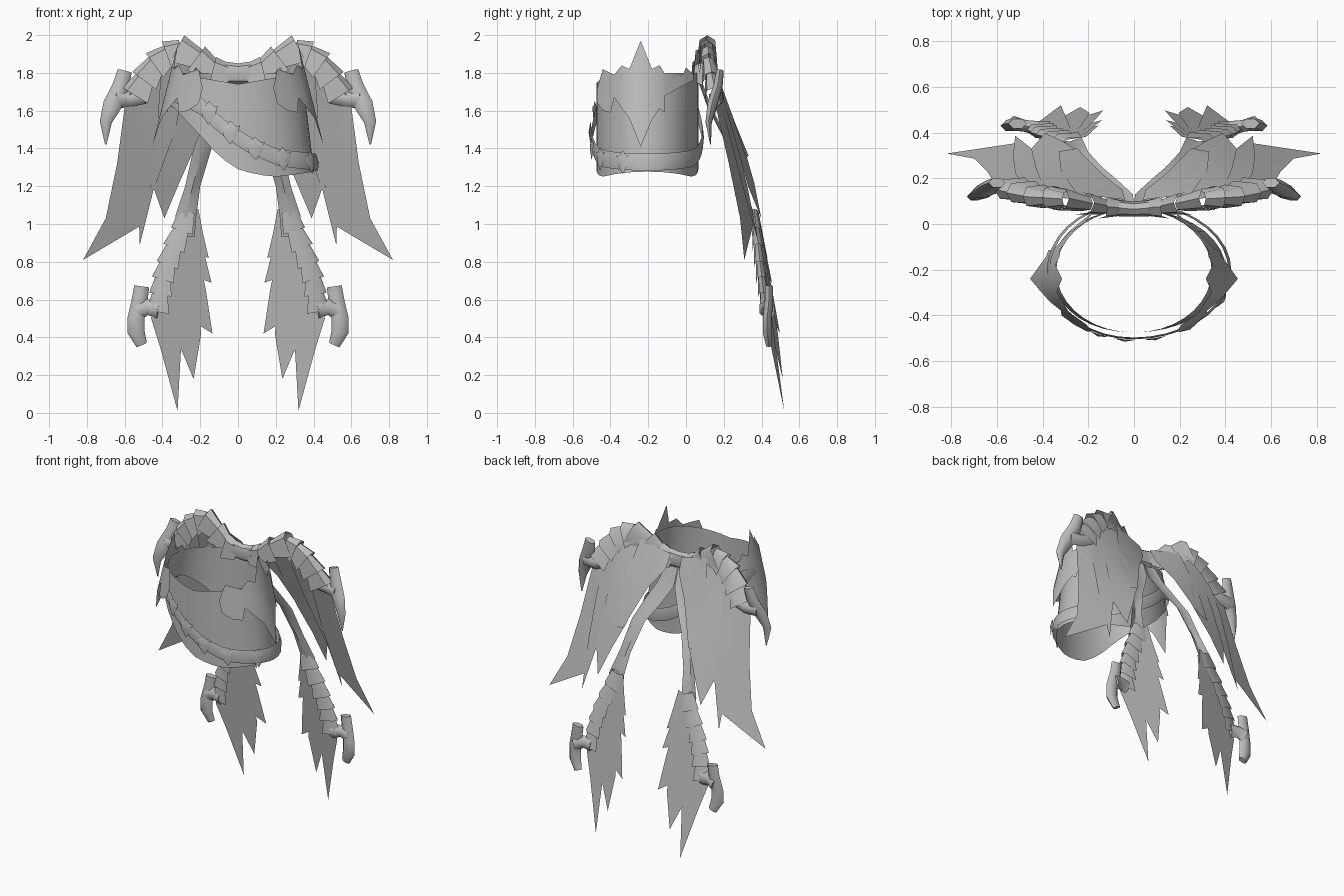
import bpy, bmesh, math
from mathutils import Vector

if "Cube" in bpy.data.objects:
    bpy.data.objects.remove(bpy.data.objects["Cube"], do_unlink=True)

grey = bpy.data.materials.new("plain grey")
grey.use_nodes = True
grey.diffuse_color = (0.5, 0.5, 0.5, 1)
grey.node_tree.nodes["Principled BSDF"].inputs["Base Color"].default_value = (0.5, 0.5, 0.5, 1)


def finish(name, bm, mirror=False, smooth=40):
    """Turn a bmesh into a named, shaded and optionally mirrored object."""
    bmesh.ops.recalc_face_normals(bm, faces=bm.faces[:])
    mesh = bpy.data.meshes.new(name)
    bm.to_mesh(mesh)
    bm.free()
    mesh.materials.append(grey)
    ob = bpy.data.objects.new(name, mesh)
    bpy.context.collection.objects.link(ob)
    bpy.ops.object.select_all(action='DESELECT')
    ob.select_set(True)
    bpy.context.view_layer.objects.active = ob
    if smooth:
        bpy.ops.object.shade_smooth_by_angle(angle=math.radians(smooth))
    if mirror:
        mod = ob.modifiers.new("Mirror", 'MIRROR')
        mod.use_mirror_merge = False


def lerp(table, x):
    """Piecewise linear lookup."""
    if x <= table[0][0]:
        return table[0][1]
    for (a, u), (b, v) in zip(table, table[1:]):
        if x <= b:
            return u + (v - u) * (x - a) / (b - a)
    return table[-1][1]


def grid(bm, rows, closed=False):
    """Quad sheet from rows of points."""
    vs = [[bm.verts.new(p) for p in r] for r in rows]
    for a, b in zip(vs, vs[1:] + (vs[:1] if closed else [])):
        for i in range(len(a) - 1):
            bm.faces.new((a[i], b[i], b[i + 1], a[i + 1]))


def tube(bm, pts, radii, flat=0.7, sides=6):
    """Tapered tube through points, squashed along y."""
    pts = [Vector(p) for p in pts]
    rings = []
    for i, p in enumerate(pts):
        d = pts[min(i + 1, len(pts) - 1)] - pts[max(i - 1, 0)]
        s = d.cross(Vector((0, 1, 0))).normalized()
        u = s.cross(d).normalized()
        ring = []
        for k in range(sides):
            a = 2 * math.pi * k / sides
            ring.append(bm.verts.new(p + (s * math.cos(a) + u * (flat * math.sin(a))) * radii[i]))
        rings.append(ring)
    for a, b in zip(rings, rings[1:]):
        for k in range(sides):
            j = (k + 1) % sides
            bm.faces.new((a[k], a[j], b[j], b[k]))
    bm.faces.new(rings[0][::-1])
    bm.faces.new(rings[-1])


def feathers(name, outlines, depth, step):
    """Flat pointed blades, each slightly behind the previous one."""
    bm = bmesh.new()
    for n, outline in enumerate(outlines):
        bm.faces.new([bm.verts.new((x, depth(x, z) + n * step, z)) for x, z in outline])
    bmesh.ops.triangulate(bm, faces=bm.faces[:])
    finish(name, bm, True, 30)


def scales(name, path, size, thick, flap):
    """Open saddle-shaped plates that overlap along a path and flare at one end."""
    section = [(-flap, -1), (.55, -.8), (1, 0), (.55, .8), (-flap, 1)]
    bm = bmesh.new()
    for a, b in zip(path, path[1:]):
        a, b = Vector(a), Vector(b)
        out = (b - a).cross(Vector((0, 1, 0))).normalized()
        rows = []
        for p, f in ((a, .75), (b + (b - a) * .15, 1.15)):
            rows.append([p + out * (o * size * f) + Vector((0, y * thick * f, 0)) for o, y in section])
        grid(bm, rows)
    finish(name, bm, True, 50)


# Body band: flared oval ring with a slanting lower edge
LOW = [(-.36, 1.62), (-.2, 1.47), (-.1, 1.36), (0, 1.29), (.1, 1.26), (.2, 1.25), (.4, 1.28)]
BELT = [(-.36, 1.70), (-.2, 1.63), (-.1, 1.53), (.05, 1.42), (.2, 1.35), (.4, 1.325)]


def ring_point(a, z, off=0.0):
    w = .34 + (1.8 - z) * .12 + off
    return (w * math.sin(a), -.205 - (.27 + off) * math.cos(a), z)


ANGLES = [2 * math.pi * i / 36 for i in range(36)]
bm = bmesh.new()
rows = []
for a in ANGLES:
    lo = lerp(LOW, .38 * math.sin(a))
    top = 1.74 + .06 * abs(math.sin(a)) if math.cos(a) > 0 else 1.8
    rows.append([ring_point(a, lo + (top - lo) * k / 4) for k in range(5)])
grid(bm, rows, True)
finish("body_band", bm)

# Slanting belt around the band
bm = bmesh.new()
rows = []
for a in ANGLES:
    zc = lerp(BELT, .38 * math.sin(a))
    rows.append([ring_point(a, zc + dz, off) for dz, off in ((-.045, .022), (0, .03), (.045, .022))])
grid(bm, rows, True)
finish("belt", bm)

# Pointed studs on the front of the belt
STUD = [(0, .06), (.028, .03), (.045, .035), (.032, -.02), (0, -.065), (-.032, -.02), (-.045, .035), (-.028, .03)]
bm = bmesh.new()
for sx in (-.16, -.04, .09, .23, .37):
    a = math.asin(sx / .41)
    zc = lerp(BELT, sx)
    rim = [bm.verts.new(ring_point(a + dx / .36, zc + dz, .032)) for dx, dz in STUD]
    mid = bm.verts.new(ring_point(a, zc, .042))
    for i in range(len(rim)):
        bm.faces.new((rim[i - 1], rim[i], mid))
finish("belt_studs", bm)

# Jagged side guards with a tall spike: (y, lower z, upper z)
GUARD = [(-.47, 1.64, 1.72), (-.44, 1.6, 1.82), (-.40, 1.59, 1.80), (-.38, 1.67, 1.79), (-.34, 1.61, 1.84),
         (-.30, 1.56, 1.82), (-.24, 1.41, 1.97), (-.18, 1.55, 1.82), (-.14, 1.61, 1.84), (-.115, 1.59, 1.80),
         (-.11, 1.68, 1.79), (-.02, 1.73, 1.78), (0, 1.74, 1.83), (.04, 1.76, 1.79)]
bm = bmesh.new()
rows = []
for y, lo, hi in GUARD:
    c = 3.6 if y < -.24 else 2.2
    zs = [lo + (hi - lo) * k / 3 for k in range(4)]
    rows.append([(.315 + (1.97 - z) * .25 - c * (y + .24) ** 2, y, z) for z in zs])
grid(bm, rows)
finish("side_guard", bm, True)


# Upper wings: long hanging feathers, swept back toward the middle
def upper_depth(x, z):
    sweep = .4 * max(0, .5 - x) * (1.9 - z)
    return .1 + (1.95 - z) * .27 + sweep - .31 * max(0, x - .5) - .25 * max(0, .25 - x)


feathers("upper_wing_feathers", [
    [(.40, 1.88), (.52, 1.82), (.60, 1.62), (.64, 1.32), (.70, 1.03), (.82, .81), (.50, 1.0), (.44, 1.3)],
    [(.25, 1.93), (.45, 1.88), (.52, 1.5), (.53, 1.2), (.52, .89), (.45, 1.17), (.33, 1.5)],
    [(.14, 1.86), (.38, 1.92), (.43, 1.5), (.45, 1.2), (.39, 1.03), (.31, 1.22), (.23, 1.4)],
    [(.04, 1.84), (.25, 1.9), (.32, 1.6), (.33, 1.35), (.25, 1.36), (.14, 1.62), (.05, 1.75)],
], upper_depth, .006)

# Armour plates along the upper wing's leading edge
scales("upper_wing_plates", [(.04, .07, 1.80), (.12, .075, 1.82), (.20, .09, 1.88), (.30, .11, 1.935),
                             (.37, .115, 1.91), (.44, .12, 1.86), (.50, .135, 1.78), (.55, .15, 1.70)],
       .055, .045, 1.5)

# Hub joining both wings
bm = bmesh.new()
tube(bm, [(-.07, .07, 1.80), (0, .065, 1.795), (.07, .07, 1.80)], [.06, .055, .06], .6, 8)
finish("wing_hub", bm)


# Hooked claw at the end of each wing
def claw(name, stem, stem_r, blade, blade_r):
    bm = bmesh.new()
    tube(bm, stem, stem_r, .7)
    tube(bm, blade, blade_r, .6)
    finish(name, bm, True, 60)


claw("upper_claw",
     [(.50, .16, 1.68), (.57, .17, 1.66), (.65, .15, 1.66)], [.045, .04, .05],
     [(.60, .18, 1.81), (.62, .17, 1.73), (.665, .14, 1.63), (.70, .12, 1.54), (.70, .13, 1.42)],
     [.038, .045, .05, .032, .004])
claw("lower_claw",
     [(.42, .42, .55), (.48, .43, .56), (.53, .44, .54)], [.05, .042, .05],
     [(.51, .44, .67), (.52, .44, .6), (.54, .43, .5), (.54, .43, .43), (.51, .44, .36)],
     [.04, .042, .045, .045, .03])

# Thin arms running down from the hub: (inner x, outer x, y, z)
ARM = [(0, .09, .09, 1.74), (.005, .13, .13, 1.63), (.07, .19, .19, 1.51), (.14, .235, .25, 1.40),
       (.20, .28, .315, 1.20), (.22, .33, .36, 1.05), (.23, .34, .38, .93)]
bm = bmesh.new()
grid(bm, [[(a, y, z), ((a + b) / 2, y - .02, z), (b, y, z)] for a, b, y, z in ARM])
finish("lower_arm", bm, True)

# Lower wings: fan of short feathers, the inner ones set further back
feathers("lower_wing_feathers", [
    [(.21, 1.08), (.32, 1.02), (.27, .86), (.155, .82), (.185, .95)],
    [(.22, 1.0), (.34, .92), (.29, .74), (.14, .69), (.18, .85)],
    [(.22, .9), (.36, .82), (.30, .55), (.20, .46), (.135, .42), (.17, .65)],
    [(.24, .82), (.38, .72), (.32, .38), (.235, .18), (.195, .42)],
    [(.28, .75), (.42, .70), (.46, .50), (.41, .34), (.32, .01), (.30, .37)],
], lambda x, z: .36 + (1.06 - z) * .145 - .22 * (x - .32), .002)

# Armour plates along the lower wing's leading edge
scales("lower_wing_plates", [(.275, .36, 1.07), (.305, .37, .98), (.345, .38, .89), (.38, .39, .80),
                             (.405, .40, .72), (.42, .41, .64), (.435, .42, .55)],
       .042, .026, 1.5)
